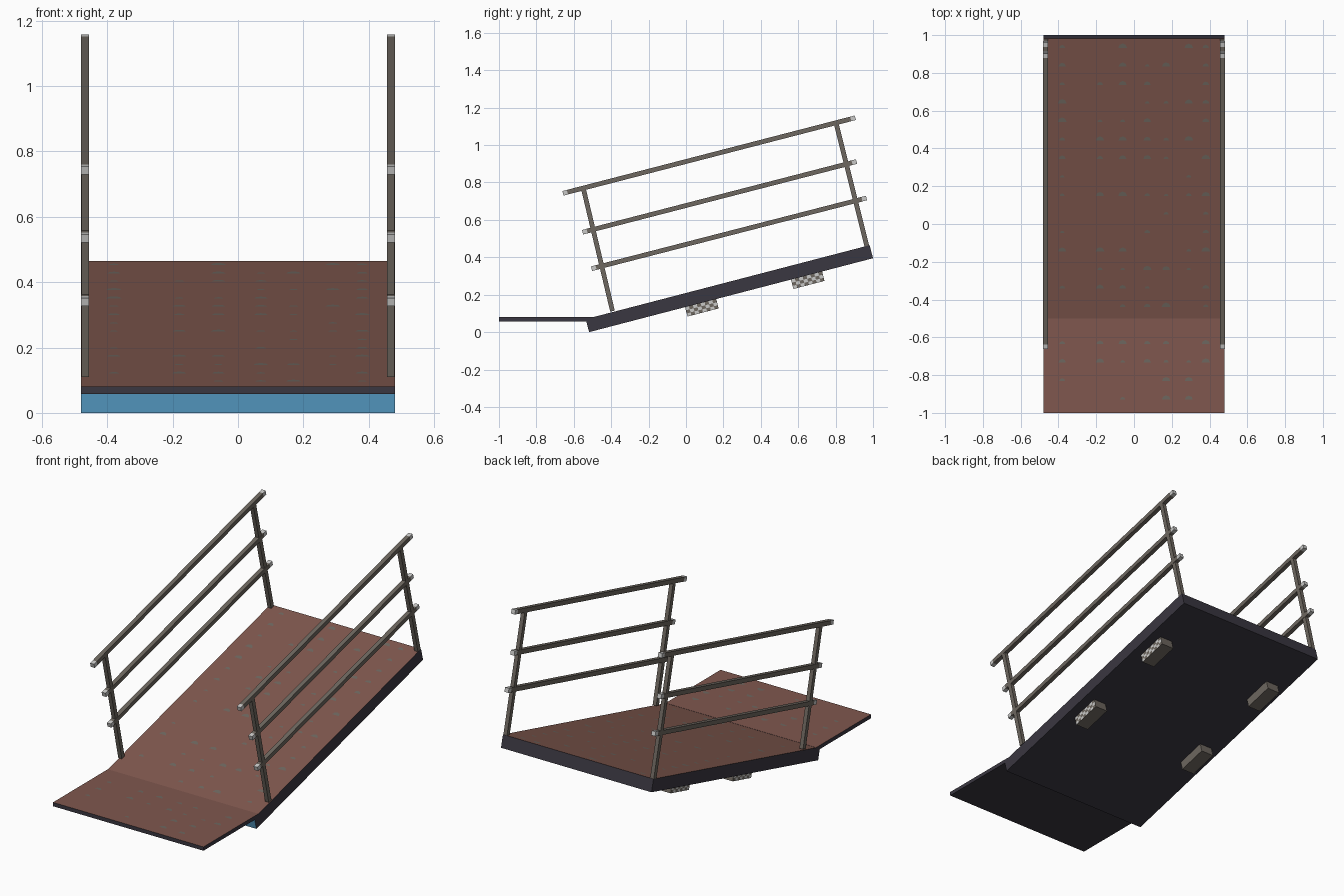
import bpy, bmesh, math, random
from mathutils import Vector

if "Cube" in bpy.data.objects:
    bpy.data.objects.remove(bpy.data.objects["Cube"])

random.seed(4)


def material(name, rgb):
    m = bpy.data.materials.new(name)
    m.diffuse_color = (*rgb, 1)
    m.use_nodes = True
    m.node_tree.nodes["Principled BSDF"].inputs["Base Color"].default_value = m.diffuse_color
    return m


BROWN = material("brown deck", (0.215, 0.097, 0.077))
DARK = material("dark edge", (0.042, 0.038, 0.052))
BLUE = material("blue front", (0.11, 0.39, 0.66))
STEEL = material("warm grey steel", (0.155, 0.135, 0.115))
LIGHT = material("light grey", (0.58, 0.58, 0.57))

A = math.atan2(0.395, 1.518)                     # ramp slope
U = Vector((0, math.cos(A), math.sin(A)))        # along the ramp
N = Vector((0, -math.sin(A), math.cos(A)))       # out of the ramp
FOOT = Vector((0, -0.518, 0))                    # lower front edge of the ramp
THICK = 0.072


def make(name, bm, mats):
    me = bpy.data.meshes.new(name)
    bm.to_mesh(me)
    bm.free()
    for m in mats:
        me.materials.append(m)
    ob = bpy.data.objects.new(name, me)
    bpy.context.collection.objects.link(ob)
    return ob


def bar(name, start, end, t, x, w, mats, rule=None):
    """Box along a line in the side plane; t is its thickness, w its width."""
    a, b = Vector((x, *start)), Vector((x, *end))
    d = (b - a).normalized()
    n = Vector((0, -d.z, d.y))
    bm = bmesh.new()
    bmesh.ops.create_cube(bm, size=1)
    for v in bm.verts:
        c = v.co.copy()
        v.co = (a + b) / 2 + d * (c.y * (b - a).length) + n * (c.z * t)
        v.co.x += c.x * w
    bmesh.ops.recalc_face_normals(bm, faces=bm.faces)
    if rule:
        for f in bm.faces:
            f.material_index = rule(f.normal)
    return make(name, bm, mats)


def local(u, n):
    """Side-plane point at distance u up the ramp and n above its underside."""
    p = FOOT + U * u + N * n
    return p.y, p.z


# Sloped deck and level entry flap
L = math.hypot(0.395, 1.518)
bar("ramp_deck", local(0, THICK / 2), local(L, THICK / 2), THICK, 0, 0.96,
    [DARK, BROWN, BLUE],
    lambda n: 1 if n.z > 0.8 else 2 if n.y < -0.8 else 0)
bar("entry_flap", (-1, 0.069), (-0.5, 0.069), 0.022, 0, 0.96, [DARK, BROWN],
    lambda n: 1 if n.z > 0.8 else 0)

# Worn grip flecks, thin half-round plates in rows on deck and flap
bm = bmesh.new()
for row in range(20):
    y = -0.93 + row * 0.098
    if abs(y + 0.52) < 0.04:
        continue
    for cx in (-0.38, -0.18, -0.06, 0.07, 0.17, 0.29, 0.38):
        if random.random() < 0.3:
            continue
        r = random.uniform(0.012, 0.024)
        verts = []
        for k in range(5):
            ang = math.pi * k / 4
            px, py = cx + r * math.cos(ang), y + r * math.sin(ang)
            z = 0.081 if y < -0.52 else THICK / math.cos(A) + (py + 0.518) * math.tan(A) + 0.001
            verts.append(bm.verts.new((px, py, z)))
        bm.faces.new(verts)
make("grip_flecks", bm, [STEEL])

# Railings on both sides: posts square to the deck, three rails, light end caps
S = 0.025
POSTS = [((-0.393, 0.112), (-0.548, 0.765)), ((0.968, 0.455), (0.803, 1.115))]
RAILS = [((-0.658, 0.742), (0.905, 1.146)),
         ((-0.553, 0.534), (0.912, 0.912)),
         ((-0.505, 0.339), (0.965, 0.717))]
for side, x in (("left", -0.468), ("right", 0.468)):
    for i, (p, q) in enumerate(POSTS):
        bar(f"{side}_post_{i}", p, q, S, x, S - 0.002, [STEEL])
    for i, (p, q) in enumerate(RAILS):
        p, q = Vector(p), Vector(q)
        d = (q - p).normalized() * 0.025
        bar(f"{side}_rail_{i}", p + d, q - d, S, x, S, [STEEL])
        bar(f"{side}_rail_cap_low_{i}", p, p + d, S, x, S, [LIGHT])
        bar(f"{side}_rail_cap_high_{i}", q - d, q, S, x, S, [LIGHT])

# Blocks under the deck, with a checkered plate on the outer face
H, LEN, COLS, ROWS = 0.052, 0.172, 8, 3
for side, s in (("left", -1), ("right", 1)):
    for i, u in enumerate((0.53, 1.115)):
        bar(f"{side}_under_block_{i}", local(u, -H / 2), local(u + LEN, -H / 2),
            H, s * 0.38, 0.08, [STEEL])
        bm = bmesh.new()
        grid = [[bm.verts.new((s * 0.421, *local(u + LEN * c / COLS, -H * r / ROWS)))
                 for c in range(COLS + 1)] for r in range(ROWS + 1)]
        for r in range(ROWS):
            for c in range(COLS):
                q = [grid[r][c], grid[r + 1][c], grid[r + 1][c + 1], grid[r][c + 1]]
                f = bm.faces.new(q if s > 0 else q[::-1])
                f.material_index = (r + c) % 2
        make(f"{side}_checker_plate_{i}", bm, [LIGHT, STEEL])
